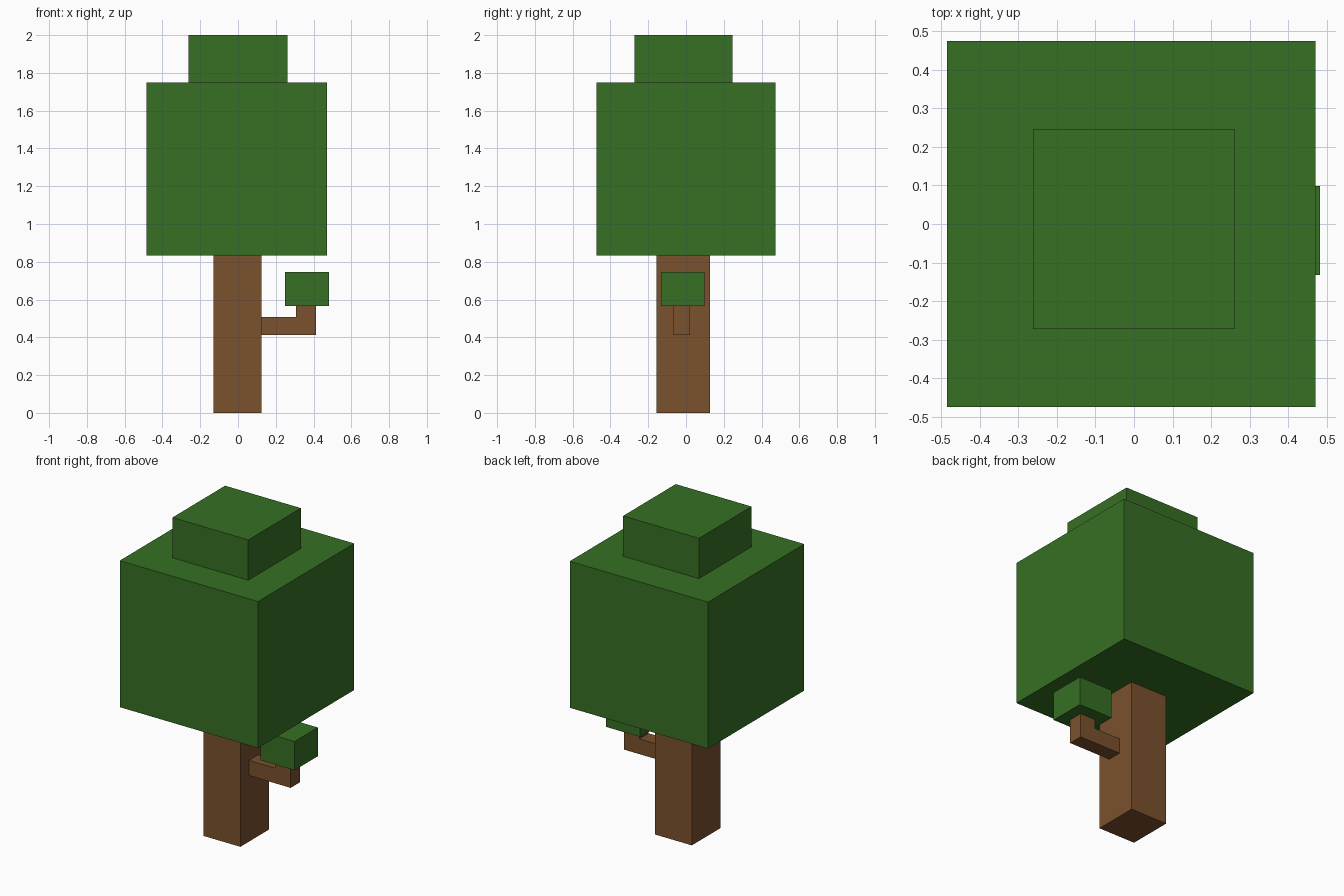
import bpy
import bmesh

cube = bpy.data.objects.get("Cube")
if cube:
    bpy.data.objects.remove(cube, do_unlink=True)


def material(name, colour):
    mat = bpy.data.materials.new(name)
    mat.use_nodes = True
    mat.diffuse_color = colour
    mat.node_tree.nodes["Principled BSDF"].inputs["Base Color"].default_value = colour
    return mat


leaf_green = material("leaf green", (0.037, 0.162, 0.017, 1))
bark_brown = material("bark brown", (0.195, 0.082, 0.026, 1))


def prism(name, profile, y_range, mat):
    """Extrude an x-z outline along y."""
    bm = bmesh.new()
    y0, y1 = y_range
    face = bm.faces.new([bm.verts.new((x, y0, z)) for x, z in profile])
    grown = bmesh.ops.extrude_face_region(bm, geom=[face], use_keep_orig=True)
    for v in grown["geom"]:
        if isinstance(v, bmesh.types.BMVert):
            v.co.y = y1
    bmesh.ops.recalc_face_normals(bm, faces=bm.faces)
    mesh = bpy.data.meshes.new(name)
    bm.to_mesh(mesh)
    bm.free()
    mesh.materials.append(mat)
    obj = bpy.data.objects.new(name, mesh)
    bpy.context.collection.objects.link(obj)
    return obj


def box(name, x, y, z, mat):
    outline = [(x[0], z[0]), (x[1], z[0]), (x[1], z[1]), (x[0], z[1])]
    return prism(name, outline, y, mat)


# Trunk
box("trunk", (-0.13, 0.125), (-0.155, 0.128), (0, 0.835), bark_brown)

# Bent side branch
prism("branch",
      [(0.12, 0.413), (0.413, 0.413), (0.413, 0.57), (0.307, 0.57),
       (0.307, 0.508), (0.12, 0.508)],
      (-0.07, 0.022), bark_brown)

# Foliage blocks
box("branch_leaves", (0.248, 0.483), (-0.132, 0.098), (0.565, 0.745), leaf_green)
box("main_leaves", (-0.485, 0.471), (-0.475, 0.475), (0.832, 1.748), leaf_green)
box("top_leaves", (-0.262, 0.262), (-0.273, 0.247), (1.745, 2.0), leaf_green)
